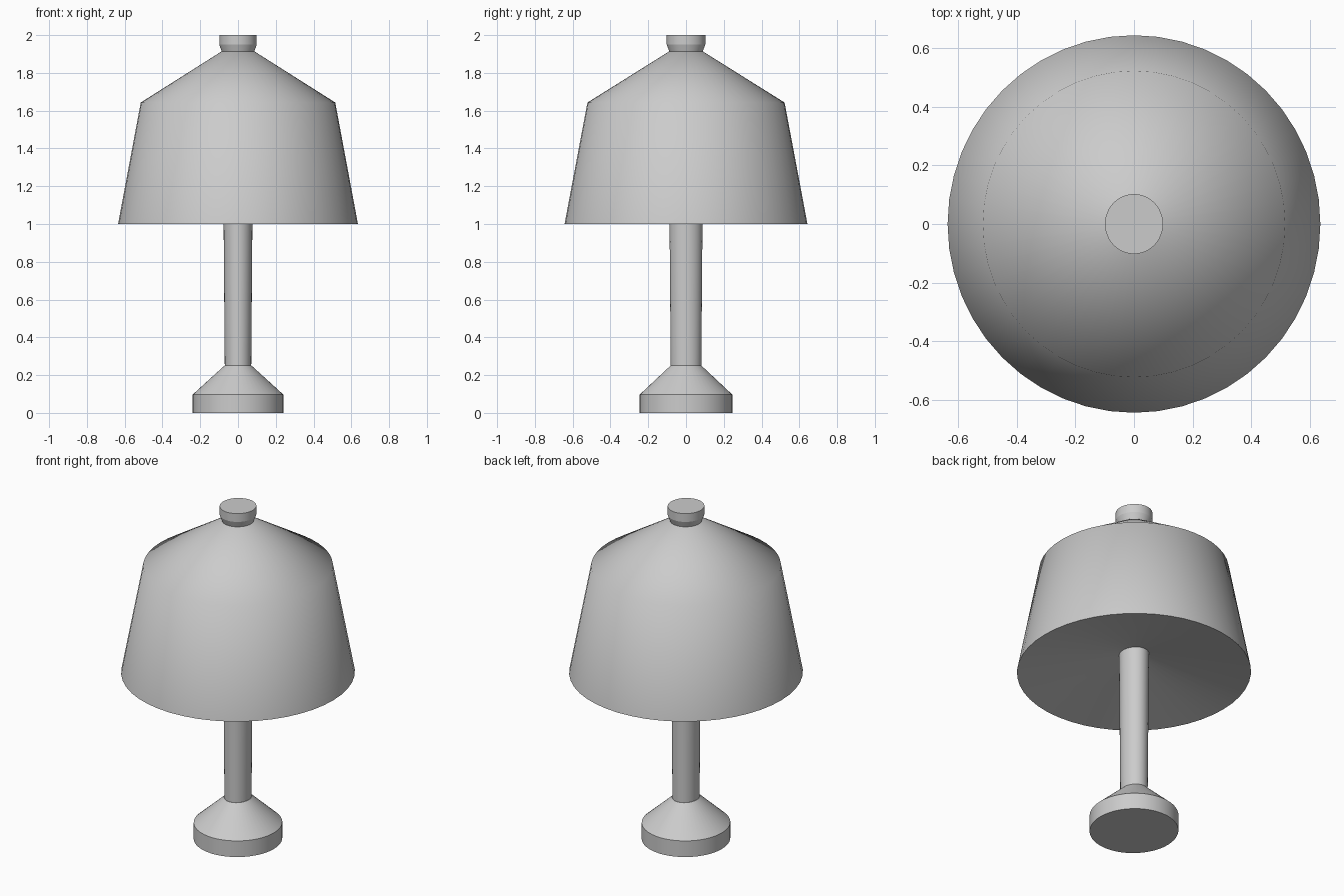
import bpy
import bmesh
from math import cos, sin, tau, radians

SEGMENTS = 48

cube = bpy.data.objects.get("Cube")
if cube:
    bpy.data.objects.remove(cube, do_unlink=True)

grey = bpy.data.materials.new("plain grey")
grey.use_nodes = True
colour = (0.6, 0.6, 0.6, 1)
grey.diffuse_color = colour
grey.node_tree.nodes["Principled BSDF"].inputs["Base Color"].default_value = colour


def lathe(name, profile, smooth_angle):
    """Closed turned part; the profile lists (x radius, y radius, height) rings."""
    bm = bmesh.new()
    rings = []
    for rx, ry, z in profile:
        if rx == 0:
            rings.append([bm.verts.new((0, 0, z))] * SEGMENTS)
        else:
            angles = [tau * i / SEGMENTS for i in range(SEGMENTS)]
            rings.append([bm.verts.new((rx * cos(a), ry * sin(a), z)) for a in angles])
    for low, high in zip(rings, rings[1:]):
        for i in range(SEGMENTS):
            j = (i + 1) % SEGMENTS
            corners = dict.fromkeys((low[i], low[j], high[j], high[i]))
            bm.faces.new(list(corners))
    bmesh.ops.recalc_face_normals(bm, faces=bm.faces)
    mesh = bpy.data.meshes.new(name)
    bm.to_mesh(mesh)
    bm.free()
    mesh.materials.append(grey)
    part = bpy.data.objects.new(name, mesh)
    bpy.context.collection.objects.link(part)
    bpy.ops.object.select_all(action="DESELECT")
    part.select_set(True)
    bpy.context.view_layer.objects.active = part
    bpy.ops.object.shade_smooth_by_angle(angle=radians(smooth_angle))
    return part


# Foot with a sloping top
lathe("base", [(0, 0, 0), (0.24, 0.245, 0), (0.24, 0.245, 0.097),
               (0.072, 0.082, 0.25), (0, 0, 0.25)], 30)

# Slightly flaring oval stem
lathe("stem", [(0, 0, 0.24), (0.07, 0.081, 0.24), (0.077, 0.088, 1.11),
               (0, 0, 1.11)], 30)

# Shade with a dished underside and a soft shoulder
lathe("shade", [(0, 0, 1.125), (0.077, 0.088, 1.11), (0.635, 0.643, 1),
                (0.515, 0.522, 1.643), (0.085, 0.087, 1.915), (0, 0, 1.915)], 55)

# Cap on top of the shade
lathe("cap", [(0, 0, 1.91), (0.085, 0.087, 1.91), (0.099, 0.102, 1.95),
              (0.099, 0.102, 2), (0, 0, 2)], 15)
